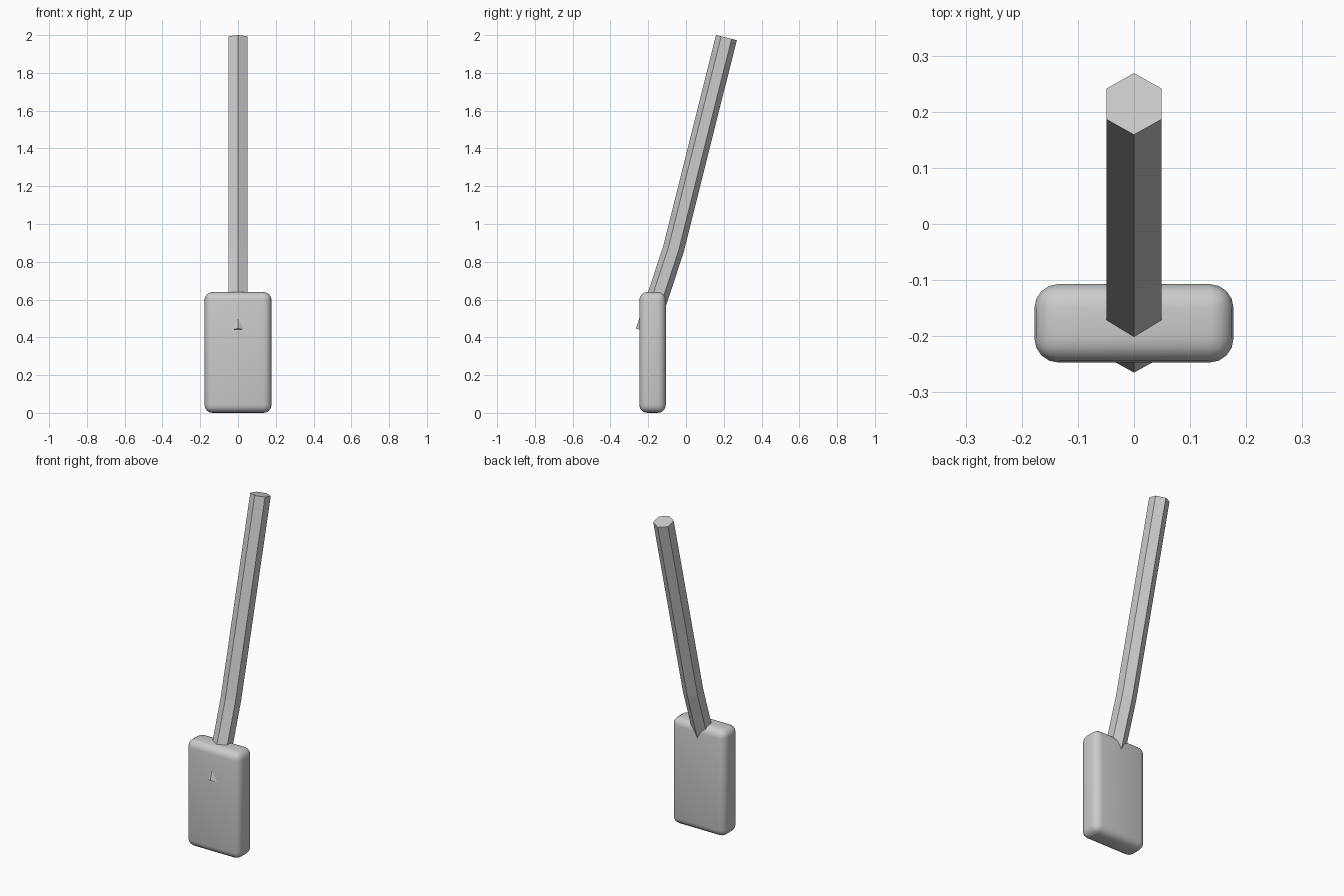
import bpy, bmesh, math
from mathutils import Vector

if "Cube" in bpy.data.objects:
    bpy.data.objects.remove(bpy.data.objects["Cube"])


def new_object(name, bm):
    bmesh.ops.recalc_face_normals(bm, faces=bm.faces[:])
    mesh = bpy.data.meshes.new(name)
    bm.to_mesh(mesh)
    bm.free()
    obj = bpy.data.objects.new(name, mesh)
    bpy.context.collection.objects.link(obj)
    return obj


# Rounded block at the base
bm = bmesh.new()
bmesh.ops.create_cube(bm, size=1)
bmesh.ops.scale(bm, vec=(0.355, 0.14, 0.64), verts=bm.verts[:])
bmesh.ops.translate(bm, vec=(0, -0.177, 0.32), verts=bm.verts[:])
bmesh.ops.bevel(bm, geom=bm.edges[:], offset=0.043, segments=4,
                profile=0.5, affect='EDGES')
block = new_object("head_block", bm)
for poly in block.data.polygons:
    poly.use_smooth = True

# Bent hexagonal handle, its lower end poking through the block's front
path = [Vector((0, -0.211, 0.429)), Vector((0, -0.067, 0.865)),
        Vector((0, 0.214, 1.987))]
radius = 0.0566
bm = bmesh.new()
rings = []
for i, centre in enumerate(path):
    before = (path[i] - path[max(i - 1, 0)]).normalized()
    after = (path[min(i + 1, 2)] - path[i]).normalized()
    tangent = (before + after).normalized()
    side = Vector((1, 0, 0))
    depth = tangent.cross(side)
    rings.append([bm.verts.new(centre + radius * (
        side * math.sin(k * math.pi / 3) + depth * math.cos(k * math.pi / 3)))
        for k in range(6)])
for low, high in zip(rings, rings[1:]):
    for k in range(6):
        n = (k + 1) % 6
        bm.faces.new((low[k], low[n], high[n], high[k]))
bm.faces.new(rings[0])
bm.faces.new(rings[-1])
new_object("handle", bm)
